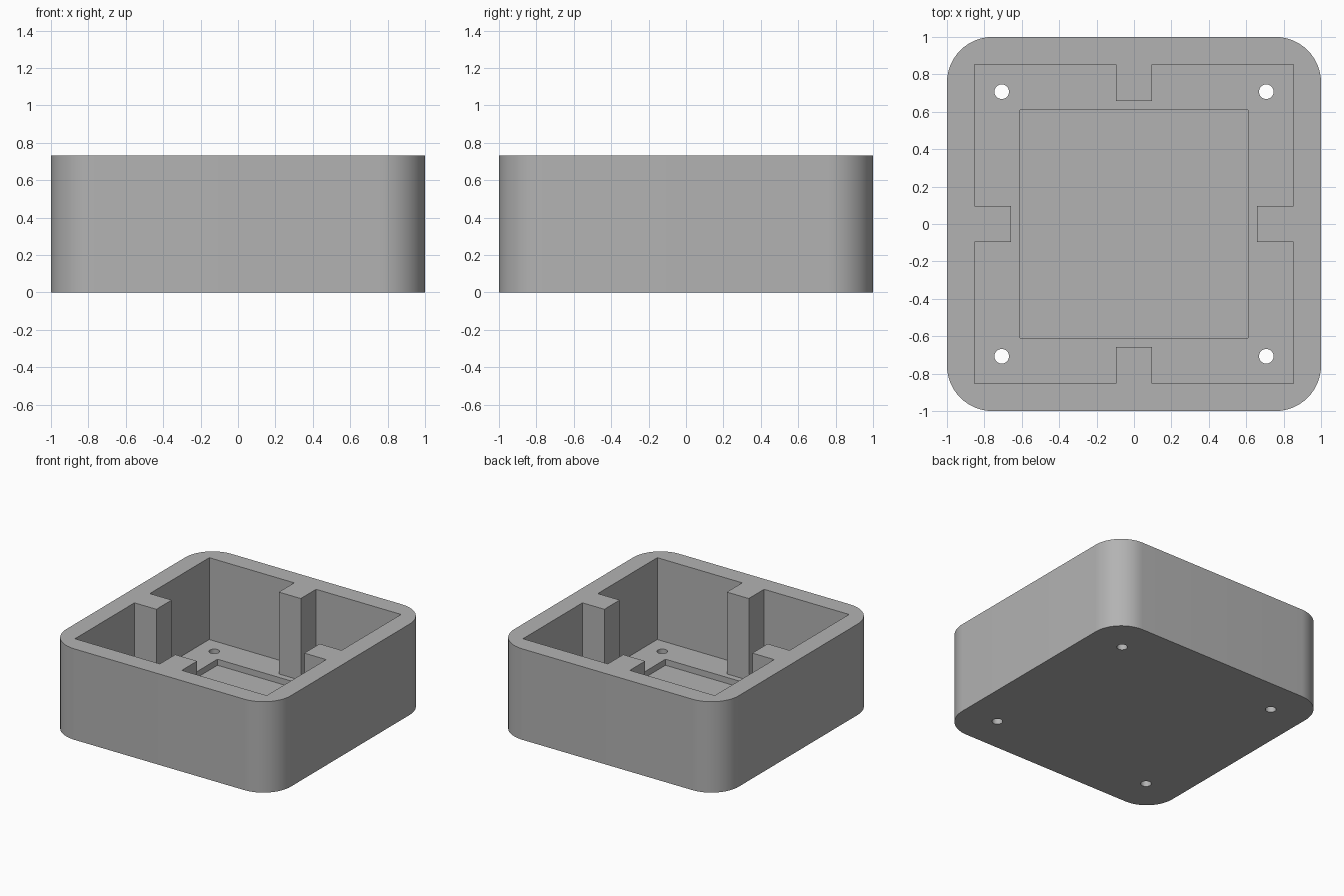
import bpy, bmesh, math

if "Cube" in bpy.data.objects:
    bpy.data.objects.remove(bpy.data.objects["Cube"])

MM = 2 / 82            # drawn in 82 mm units, scaled to 2 long
HEIGHT, FLOOR, POCKET = 30, 3, 1


def prism(name, outline, z0, z1):
    """Closed prism from a counter-clockwise outline."""
    bm = bmesh.new()
    face = bm.faces.new([bm.verts.new((x * MM, y * MM, z0 * MM)) for x, y in outline])
    top = bmesh.ops.extrude_face_region(bm, geom=[face])["geom"]
    verts = [v for v in top if isinstance(v, bmesh.types.BMVert)]
    bmesh.ops.translate(bm, verts=verts, vec=(0, 0, (z1 - z0) * MM))
    bmesh.ops.recalc_face_normals(bm, faces=bm.faces)
    mesh = bpy.data.meshes.new(name)
    bm.to_mesh(mesh)
    bm.free()
    obj = bpy.data.objects.new(name, mesh)
    bpy.context.collection.objects.link(obj)
    return obj


def circle(cx, cy, r, n):
    return [(cx + r * math.cos(2 * math.pi * i / n), cy + r * math.sin(2 * math.pi * i / n))
            for i in range(n)]


def rounded_square(half, r, steps):
    pts = []
    for q, (sx, sy) in enumerate([(1, 1), (-1, 1), (-1, -1), (1, -1)]):
        for i in range(steps + 1):
            a = math.pi / 2 * (q + i / steps)
            pts.append((sx * (half - r) + r * math.cos(a), sy * (half - r) + r * math.sin(a)))
    return pts


def ribbed_square(half, rib_in, rib_half):
    """Square outline notched by a rib in the middle of each side."""
    side = [(half, -half), (half, -rib_half), (rib_in, -rib_half),
            (rib_in, rib_half), (half, rib_half)]
    pts = []
    for _ in range(4):
        pts += side
        side = [(-y, x) for x, y in side]
    return pts


# Box body with rounded vertical corners
box = prism("enclosure_base", rounded_square(41, 10, 16), 0, HEIGHT)

# Cavity with ribs, shallow floor pocket, four screw holes
cutters = [
    prism("cavity_cutter", ribbed_square(35, 27, 4), FLOOR, HEIGHT + 5),
    prism("pocket_cutter", [(-25, -25), (25, -25), (25, 25), (-25, 25)], POCKET, FLOOR + 5),
]
for sx in (-1, 1):
    for sy in (-1, 1):
        cutters.append(prism("screw_hole_cutter", circle(29 * sx, 29 * sy, 1.6, 32), -5, FLOOR + 5))

bpy.context.view_layer.objects.active = box
box.select_set(True)
for cutter in cutters:
    cutter.hide_render = True
    mod = box.modifiers.new(cutter.name, "BOOLEAN")
    mod.operation, mod.solver, mod.object = "DIFFERENCE", "EXACT", cutter
    bpy.ops.object.modifier_apply(modifier=mod.name)
    bpy.data.objects.remove(cutter)

# Plain grey plastic
grey = bpy.data.materials.new("grey_plastic")
grey.diffuse_color = (0.45, 0.45, 0.45, 1)
grey.use_nodes = True
grey.node_tree.nodes["Principled BSDF"].inputs["Base Color"].default_value = grey.diffuse_color
box.data.materials.clear()
box.data.materials.append(grey)
bpy.ops.object.shade_smooth_by_angle(angle=math.radians(30))
